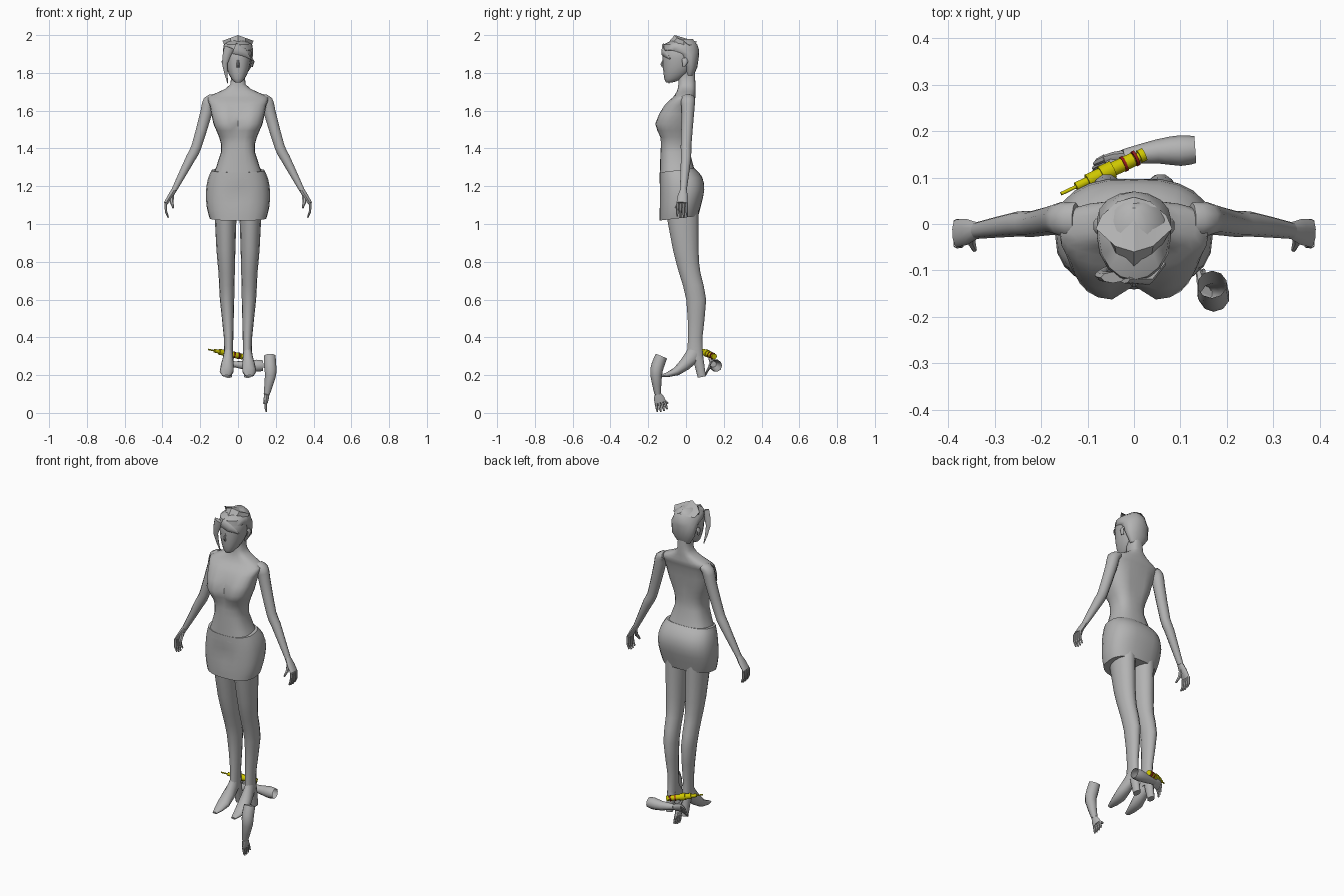
import bpy, bmesh, math
from mathutils import Vector

cube = bpy.data.objects.get("Cube")
if cube:
    bpy.data.objects.remove(cube)

SIDE, FORWARD, UP = Vector((1, 0, 0)), Vector((0, 1, 0)), Vector((0, 0, 1))


def material(name, red, green, blue):
    color = (red, green, blue, 1)
    mat = bpy.data.materials.new(name)
    mat.use_nodes = True
    mat.diffuse_color = color
    mat.node_tree.nodes["Principled BSDF"].inputs["Base Color"].default_value = color
    return mat


grey = material("grey", 0.45, 0.45, 0.45)
yellow = material("yellow", 0.62, 0.57, 0)
dark_red = material("dark red", 0.3, 0.01, 0.01)


def skin(name, rings, mat=grey, closed=True, cap_start=True, sharp=50):
    """Bridge rows of points into one smooth-shaded surface."""
    bm = bmesh.new()
    loops = [[bm.verts.new(point) for point in ring] for ring in rings]
    count = len(loops[0])
    for lower, upper in zip(loops, loops[1:]):
        for i in range(count if closed else count - 1):
            j = (i + 1) % count
            bm.faces.new((lower[i], lower[j], upper[j], upper[i]))
    if closed:
        bm.faces.new(loops[-1])
        if cap_start:
            bm.faces.new(loops[0])
    bmesh.ops.recalc_face_normals(bm, faces=bm.faces)
    mesh = bpy.data.meshes.new(name)
    bm.to_mesh(mesh)
    bm.free()
    mesh.materials.append(mat)
    mesh.polygons.foreach_set("use_smooth", [True] * len(mesh.polygons))
    mesh.set_sharp_from_angle(angle=math.radians(sharp))
    bpy.context.collection.objects.link(bpy.data.objects.new(name, mesh))


def refine(keys):
    """Add a curved in-between after each key (Catmull-Rom midpoint)."""
    result = [keys[0]]
    for i in range(len(keys) - 1):
        before, after = keys[max(i - 1, 0)], keys[min(i + 2, len(keys) - 1)]
        middle = ((keys[i] + keys[i + 1]) * 9 - before - after) / 16
        result += [middle, keys[i + 1]]
    return result


def ring(height, width, front, back, dent=0.0, offset=0.0):
    return Vector((height, width, front, back, dent, offset))


def joint(x, y, z, radius, depth=None):
    return Vector((x, y, z, radius, radius if depth is None else depth))


def swing(value, power):
    return math.copysign(abs(value) ** power, value)


def loft(name, keys, power=1.0, sides=16, slope=0.0, mirror=1):
    """Stack horizontal rounded sections, with an optional groove in the middle."""
    rings = []
    for height, width, front, back, dent, offset in keys:
        points = []
        for i in range(sides):
            angle = math.tau * i / sides
            x = width * swing(math.cos(angle), power)
            y = (front + back + (back - front) * swing(math.sin(angle), power)) / 2
            groove = dent * math.exp(-(x / 0.03) ** 2)
            y += groove if math.sin(angle) < 0 else -groove / 3
            points.append((mirror * (x + offset), y, height + y * slope))
        rings.append(points)
    skin(name, rings)


def tube(name, keys, across=FORWARD, sides=10, mirror=1, mat=grey, cap_start=True):
    """Sweep an oval along joints; radius lies along the across direction."""
    centers = [key.to_3d() for key in keys]
    rings = []
    for i, key in enumerate(keys):
        tangent = centers[min(i + 1, len(keys) - 1)] - centers[max(i - 1, 0)]
        tangent.normalize()
        u = (across - tangent * across.dot(tangent)).normalized()
        v = tangent.cross(u)
        points = []
        for k in range(sides):
            angle = math.tau * k / sides
            p = centers[i] + u * key[3] * math.cos(angle) + v * key[4] * math.sin(angle)
            points.append((mirror * p.x, p.y, p.z))
        rings.append(points)
    skin(name, rings, mat, cap_start=cap_start)


def hand(name, wrist, knuckle, tip, thumb, across, mirror=1):
    wrist, knuckle, tip, thumb = map(Vector, (wrist, knuckle, tip, thumb))
    across = across.normalized()
    middle = (wrist + knuckle) / 2
    palm = [joint(*wrist, 0.018, 0.015), joint(*middle, 0.028, 0.014), joint(*knuckle, 0.03, 0.011)]
    tube(name + "_palm", palm, across, mirror=mirror)
    # Four fingers fanned along the knuckles
    for number in range(4):
        fan = number / 1.5 - 1
        root = knuckle + across * fan * 0.023
        end = tip + across * fan * 0.027 + (knuckle - tip) * abs(fan) / 8
        bend = (root + end) / 2 + (knuckle - wrist) / 8
        finger = [joint(*root, 0.008), joint(*bend, 0.007), joint(*end, 0.004)]
        tube(f"{name}_finger_{number}", finger, across, sides=6, mirror=mirror)
    base = wrist.lerp(knuckle, 0.2)
    bend = (middle + thumb) / 2
    digit = [joint(*base, 0.011), joint(*bend, 0.01), joint(*thumb, 0.005)]
    tube(name + "_thumb", digit, UP + SIDE / 3, sides=6, mirror=mirror)


# Torso with waist, bust, shoulders and neck
loft("torso", refine([
    ring(height=1.24, width=0.14, front=-0.14, back=0.06),
    ring(height=1.38, width=0.09, front=-0.135, back=0.02),
    ring(height=1.46, width=0.1, front=-0.14, back=0.02, dent=0.01),
    ring(height=1.53, width=0.13, front=-0.168, back=0.03, dent=0.035),
    ring(height=1.63, width=0.15, front=-0.115, back=0.04, dent=0.01),
    ring(height=1.67, width=0.16, front=-0.07, back=0.05),
    ring(height=1.7, width=0.1, front=-0.05, back=0.05),
    ring(height=1.74, width=0.04, front=-0.04, back=0.05),
    ring(height=1.83, width=0.04, front=-0.04, back=0.045),
]), power=0.75, sides=24)

# Short skirt, its hem lower at the front
loft("skirt", refine([
    ring(height=1.035, width=0.15, front=-0.14, back=0.065),
    ring(height=1.09, width=0.165, front=-0.14, back=0.08),
    ring(height=1.17, width=0.17, front=-0.14, back=0.1, dent=0.01),
    ring(height=1.24, width=0.16, front=-0.14, back=0.085),
    ring(height=1.29, width=0.14, front=-0.14, back=0.045),
]), power=0.8, sides=24, slope=0.12)

# Head and nose
loft("head", refine([
    ring(height=1.75, width=0.016, front=-0.106, back=-0.07),
    ring(height=1.77, width=0.036, front=-0.115, back=-0.02),
    ring(height=1.83, width=0.062, front=-0.122, back=0.04),
    ring(height=1.92, width=0.072, front=-0.122, back=0.055),
    ring(height=1.95, width=0.05, front=-0.1, back=0.04),
]), power=0.9)
tube("nose", [joint(0, -0.118, 1.875, radius=0.004), joint(0, -0.129, 1.845, radius=0.008),
              joint(0, -0.12, 1.83, radius=0.007)], SIDE, sides=6)

# Hair, fringe and side lock
loft("hair", [
    ring(height=1.785, width=0.04, front=0, back=0.04),
    ring(height=1.83, width=0.07, front=-0.01, back=0.06),
    ring(height=1.9, width=0.08, front=-0.05, back=0.07),
    ring(height=1.92, width=0.08, front=-0.124, back=0.07),
    ring(height=1.95, width=0.075, front=-0.12, back=0.06),
    ring(height=1.98, width=0.03, front=-0.06, back=0.035),
])
tube("side_lock", refine([joint(-0.045, -0.115, 1.935, radius=0.028, depth=0.012),
                          joint(-0.07, -0.11, 1.85, radius=0.015, depth=0.01),
                          joint(-0.054, -0.09, 1.745, radius=0.002)]), SIDE, sides=8)
tube("fringe", [joint(-0.02, -0.118, 1.93, radius=0.03, depth=0.01),
                joint(0.03, -0.122, 1.91, radius=0.022, depth=0.009),
                joint(0.066, -0.085, 1.875, radius=0.004)], UP, sides=8)

# Folded cap with a pointed crest
columns = [i / 2 - 1 for i in range(5)]
skin("cap", [[(0.07 * t, 0.1 * t * t - 0.112, 1.94) for t in columns],
             [(0.082 * t, 0.05 * t * t - 0.06, 2 - 0.03 * abs(t)) for t in columns],
             [(0.07 * t, 0.058 - 0.04 * t * t, 1.965 - 0.02 * abs(t)) for t in columns]],
     closed=False, sharp=30)

# Mirrored limbs
for side, mirror in (("left", 1), ("right", -1)):
    tube(side + "_ear", [joint(0.07, -0.008, 1.875, radius=0.014, depth=0.008),
                         joint(0.082, -0.004, 1.86, radius=0.016, depth=0.006),
                         joint(0.072, -0.012, 1.835, radius=0.008)], sides=6, mirror=mirror)
    tube(side + "_arm", refine([
        joint(0.125, 0.01, 1.67, radius=0.036, depth=0.02),
        joint(0.153, 0.01, 1.65, radius=0.038, depth=0.034),
        joint(0.168, 0.01, 1.59, radius=0.033),
        joint(0.22, 0, 1.41, radius=0.028),
        joint(0.25, 0, 1.35, radius=0.027),
        joint(0.338, -0.014, 1.18, radius=0.018, depth=0.015),
    ]), mirror=mirror)
    hand(side + "_hand", wrist=(0.338, -0.014, 1.18), knuckle=(0.382, -0.02, 1.11),
         tip=(0.368, -0.02, 1.03), thumb=(0.343, -0.056, 1.085), across=FORWARD, mirror=mirror)
    loft(side + "_leg", refine([
        ring(height=1.1, width=0.06, front=-0.115, back=0.068, offset=0.066),
        ring(height=0.86, width=0.05, front=-0.07, back=0.068, offset=0.064),
        ring(height=0.74, width=0.043, front=-0.038, back=0.078, offset=0.06),
        ring(height=0.6, width=0.038, front=0, back=0.108, offset=0.058),
        ring(height=0.4, width=0.025, front=0.01, back=0.088, offset=0.05),
        ring(height=0.28, width=0.024, front=0, back=0.094, offset=0.05),
    ]), sides=14, mirror=mirror)
    tube(side + "_foot", refine([
        joint(0.05, 0.05, 0.345, radius=0.021, depth=0.036),
        joint(0.052, 0.03, 0.295, radius=0.027, depth=0.04),
        joint(0.06, -0.05, 0.22, radius=0.037, depth=0.023),
        joint(0.061, -0.132, 0.195, radius=0.014, depth=0.006),
    ]), SIDE, sides=12, mirror=mirror)
    tube(side + "_heel", [joint(0.05, 0.062, 0.3, radius=0.024, depth=0.03),
                          joint(0.05, 0.084, 0.19, radius=0.018, depth=0.023)],
         SIDE, mirror=mirror)

# Two loose forearms with open cut ends
tube("upright_forearm", refine([
    joint(0.168, -0.13, 0.3, radius=0.032), joint(0.17, -0.15, 0.25, radius=0.034),
    joint(0.172, -0.158, 0.2, radius=0.031), joint(0.152, -0.15, 0.1, radius=0.017),
]), cap_start=False)
hand("upright_hand", wrist=(0.152, -0.15, 0.1), knuckle=(0.147, -0.136, 0.055),
     tip=(0.15, -0.124, 0.006), thumb=(0.138, -0.095, 0.05), across=FORWARD + UP / 4)
tube("lying_forearm", refine([
    joint(0.132, 0.16, 0.25, radius=0.029), joint(0.1, 0.158, 0.25, radius=0.033),
    joint(0.05, 0.156, 0.25, radius=0.026), joint(-0.022, 0.145, 0.258, radius=0.016),
]), cap_start=False)
hand("lying_hand", wrist=(-0.02, 0.145, 0.258), knuckle=(-0.062, 0.132, 0.258),
     tip=(-0.088, 0.115, 0.222), thumb=(-0.062, 0.122, 0.3), across=FORWARD / 2 + UP)

# Syringe built from straight pieces along one slanted axis
needle_tip, plunger_end = Vector((-0.157, 0.065, 0.336)), Vector((0.022, 0.15, 0.298))
for name, begin, stop, radius, mat in (
        ("needle", 0, 0.2, 0.004, yellow), ("nozzle", 0.18, 0.33, 0.01, yellow),
        ("barrel", 0.32, 0.87, 0.016, yellow), ("grip", 0.48, 0.62, 0.02, yellow),
        ("plunger_rod", 0.85, 0.95, 0.01, yellow), ("plunger", 0.94, 1, 0.015, yellow),
        ("front_ring", 0.74, 0.77, 0.018, dark_red), ("rear_ring", 0.88, 0.91, 0.018, dark_red)):
    ends = [needle_tip.lerp(plunger_end, f) for f in (begin, stop)]
    tube("syringe_" + name, [joint(*end, radius) for end in ends], UP, mat=mat)
